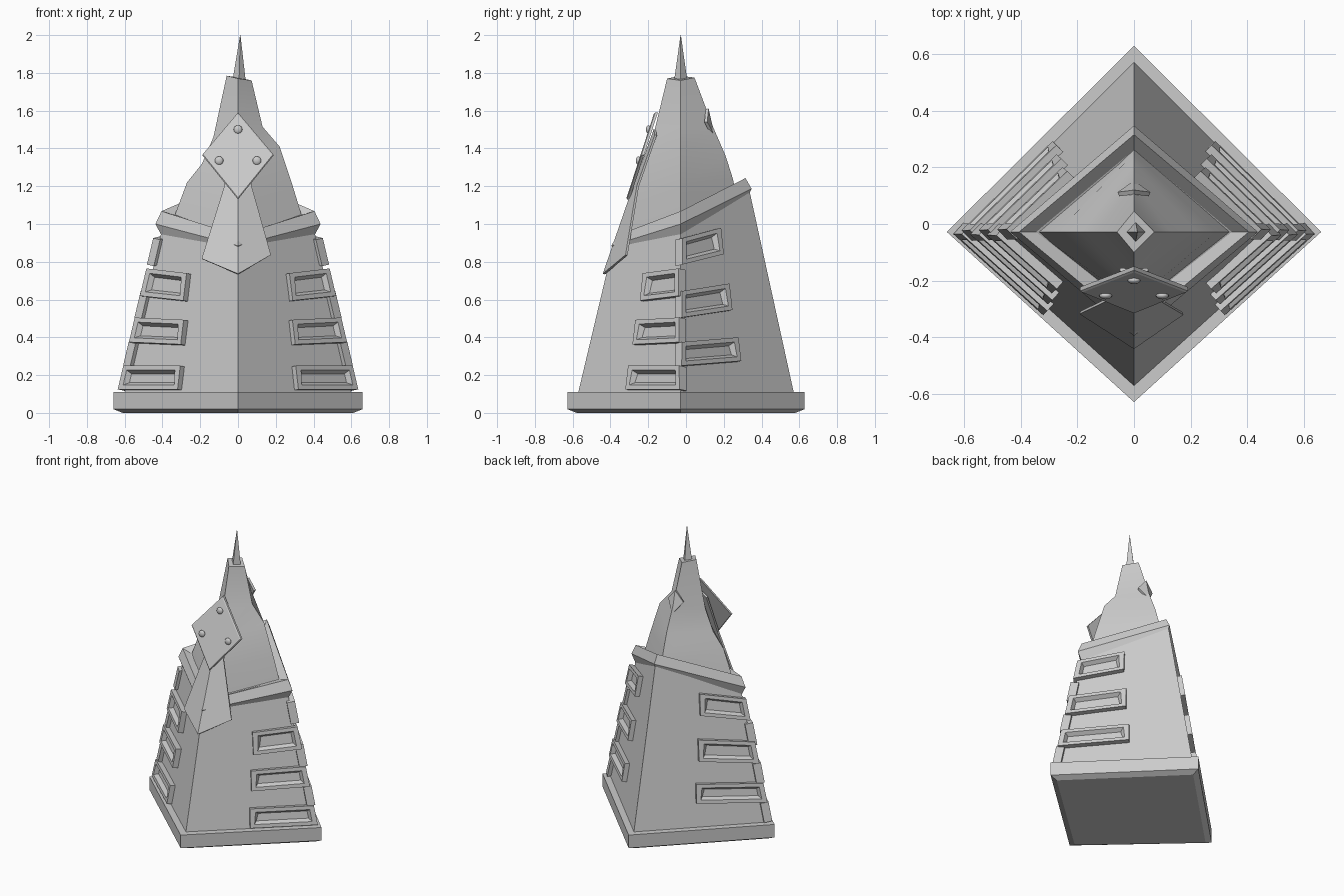
import bpy, bmesh, math
from mathutils import Vector

if "Cube" in bpy.data.objects:
    bpy.data.objects.remove(bpy.data.objects["Cube"])

YC = -0.028  # y of the two side corners


def make(name, verts, faces, smooth=None):
    me = bpy.data.meshes.new(name)
    me.from_pydata([tuple(v) for v in verts], [], faces)
    bm = bmesh.new()
    bm.from_mesh(me)
    bmesh.ops.recalc_face_normals(bm, faces=bm.faces)
    bm.to_mesh(me)
    bm.free()
    ob = bpy.data.objects.new(name, me)
    bpy.context.collection.objects.link(ob)
    if smooth:
        bpy.context.view_layer.objects.active = ob
        ob.select_set(True)
        bpy.ops.object.shade_smooth_by_angle(angle=math.radians(smooth))
        ob.select_set(False)
    return ob


def ring(right, front, back, left=None):
    """Diamond cross-section from (offset, z) pairs at its four corners."""
    left = left or (-right[0], right[1])
    return [Vector((right[0], YC, right[1])), Vector((0, back[0], back[1])),
            Vector((left[0], YC, left[1])), Vector((0, front[0], front[1]))]


def loft(name, rings, smooth=None):
    n = len(rings[0])
    verts = [p for r in rings for p in r]
    faces = [(i * n + j, i * n + (j + 1) % n, (i + 1) * n + (j + 1) % n, (i + 1) * n + j)
             for i in range(len(rings) - 1) for j in range(n)]
    faces += [tuple(range(n)), tuple(range(len(verts) - n, len(verts)))]
    return make(name, verts, faces, smooth)


# Plinth with a chamfered underside
loft("plinth", [ring((s, z), (-s + 0.032, z), (s - 0.032, z))
                for s, z in ((0.61, 0), (0.66, 0.02), (0.66, 0.11))])

# Tapered tower body with a tilted top
BOT = ring((0.60, 0.11), (-0.57, 0.11), (0.57, 0.11))
TOP = ring((0.405, 0.96), (-0.385, 0.89), (0.335, 1.18))
loft("tower_body", [BOT, TOP])

# Slanted collar with a rim around the hood
loft("collar", [
    ring((0.40, 0.93), (-0.375, 0.85), (0.32, 1.13)),
    ring((0.437, 1.00), (-0.395, 0.885), (0.347, 1.187)),
    ring((0.405, 1.068), (-0.365, 0.94), (0.315, 1.243)),
    ring((0.345, 1.05), (-0.30, 0.93), (0.262, 1.17))])

# Crooked hood above the collar
loft("hood", [
    ring((0.345, 1.02), (-0.30, 0.91), (0.27, 1.13)),
    ring((0.29, 1.20), (-0.275, 1.10), (0.248, 1.24), (-0.27, 1.22)),
    ring((0.22, 1.41), (-0.225, 1.30), (0.21, 1.36), (-0.19, 1.32)),
    ring((0.13, 1.515), (-0.175, 1.46), (0.145, 1.51), (-0.13, 1.46)),
    ring((0.072, 1.76), (-0.10, 1.77), (0.045, 1.775), (-0.06, 1.785))], 35)

# Spike on the top
loft("top_spike", [
    [Vector((0.006 + r * math.cos(a), YC + r * math.sin(a), 1.765))
     for a in (0, math.pi / 2, math.pi, 3 * math.pi / 2)] if r > 0.01 else
    [Vector((0.012 + r * math.cos(a), YC + r * math.sin(a), 2.0))
     for a in (0, math.pi / 2, math.pi, 3 * math.pi / 2)]
    for r in (0.034, 0.001)])


def corner_at(k, z):
    """Point on a body corner edge at height z."""
    a, b = BOT[k], TOP[k]
    return a.lerp(b, (z - a.z) / (b.z - a.z))


def frame(name, side, front, z0, z1, s1, tilt):
    """Projecting panel frame on one face, running in from the side corner."""
    kx, ky = (0 if side > 0 else 2), (3 if front else 1)

    def at(s, z):
        return corner_at(kx, z).lerp(corner_at(ky, z), s)
    quad = [at(-0.03, z0), at(s1, z0 + tilt), at(s1, z1 + tilt), at(-0.03, z1)]
    n = (quad[1] - quad[0]).cross(quad[3] - quad[0]).normalized()
    if n.y * (-1 if front else 1) < 0:
        n = -n
    mid = sum(quad, Vector()) / 4
    u = (quad[1] - quad[0]).normalized()
    v = (quad[3] - quad[0]).normalized()

    def inset(d, du=1.0):
        return [q + u * (d * du if i in (0, 3) else -d * du) + v * (d if i < 2 else -d)
                for i, q in enumerate(quad)]
    loft(name, [[q - n * 0.02 for q in quad], [q + n * 0.032 for q in quad],
                [q + n * 0.032 for q in inset(0.024, 1.3)],
                [q + n * 0.006 for q in inset(0.040, 1.2)]])


# Panel frames: three per face, front and back rows alternate in height
for side, sn in ((1, "right"), (-1, "left")):
    for i, (z0, z1, s, t) in enumerate(((0.12, 0.245, 0.50, 0), (0.37, 0.50, 0.48, -0.012),
                                        (0.615, 0.76, 0.45, -0.025))):
        frame(f"front_{sn}_frame_{i + 1}", side, True, z0, z1, s, t)
    for i, (z0, z1, s, t) in enumerate(((0.245, 0.37, 0.53, 0.025), (0.50, 0.64, 0.50, 0.04),
                                        (0.78, 0.92, 0.47, 0.055))):
        frame(f"back_{sn}_frame_{i + 1}", side, False, z0, z1, s, t)


def sheet(name, pts, faces, thickness):
    """Thin plate thickened backwards."""
    n = len(pts)
    ob = make(name, pts, faces)
    mod = ob.modifiers.new("thickness", 'SOLIDIFY')
    mod.thickness = thickness
    mod.offset = 0
    return ob


# Folded hanging flap on the front
sheet("front_flap", [(0, -0.165, 1.50), (0, -0.295, 1.14), (0, -0.435, 0.735),
                     (0.05, -0.16, 1.47), (0.07, -0.255, 1.20), (0.172, -0.315, 0.835),
                     (-0.05, -0.16, 1.47), (-0.07, -0.255, 1.20), (-0.19, -0.312, 0.815)],
      [(0, 1, 4, 3), (1, 2, 5, 4), (0, 6, 7, 1), (1, 7, 8, 2)], 0.012)


def plate_y(z):
    return -0.155 - (1.59 - z) * 0.325


# Diamond badge plate with a raised inner panel and three studs
def diamond(k, out):
    c = 1.36
    return [Vector((x * k, plate_y(c + d * k) - out, c + d * k))
            for x, d in ((0, 0.23), (0.19, 0.005), (0, -0.23), (-0.19, 0.005))]


loft("badge_plate", [diamond(1, -0.006), diamond(1, 0.008), diamond(0.96, 0.013)])
for i, (x, z) in enumerate(((0, 1.5), (0.1, 1.335), (-0.1, 1.335))):
    bpy.ops.mesh.primitive_uv_sphere_add(segments=12, ring_count=8, radius=0.023,
                                         location=(x, plate_y(z) - 0.014, z))
    stud = bpy.context.object
    stud.name = f"badge_stud_{i + 1}"
    stud.scale.y = 0.6
    bpy.ops.object.shade_smooth_by_angle()

# Small folded diamond on the back of the hood
sheet("back_diamond", [(0, 0.112, 1.61), (0.055, 0.105, 1.54), (0, 0.145, 1.46),
                       (-0.055, 0.105, 1.54)], [(0, 1, 2), (0, 2, 3)], 0.016)
